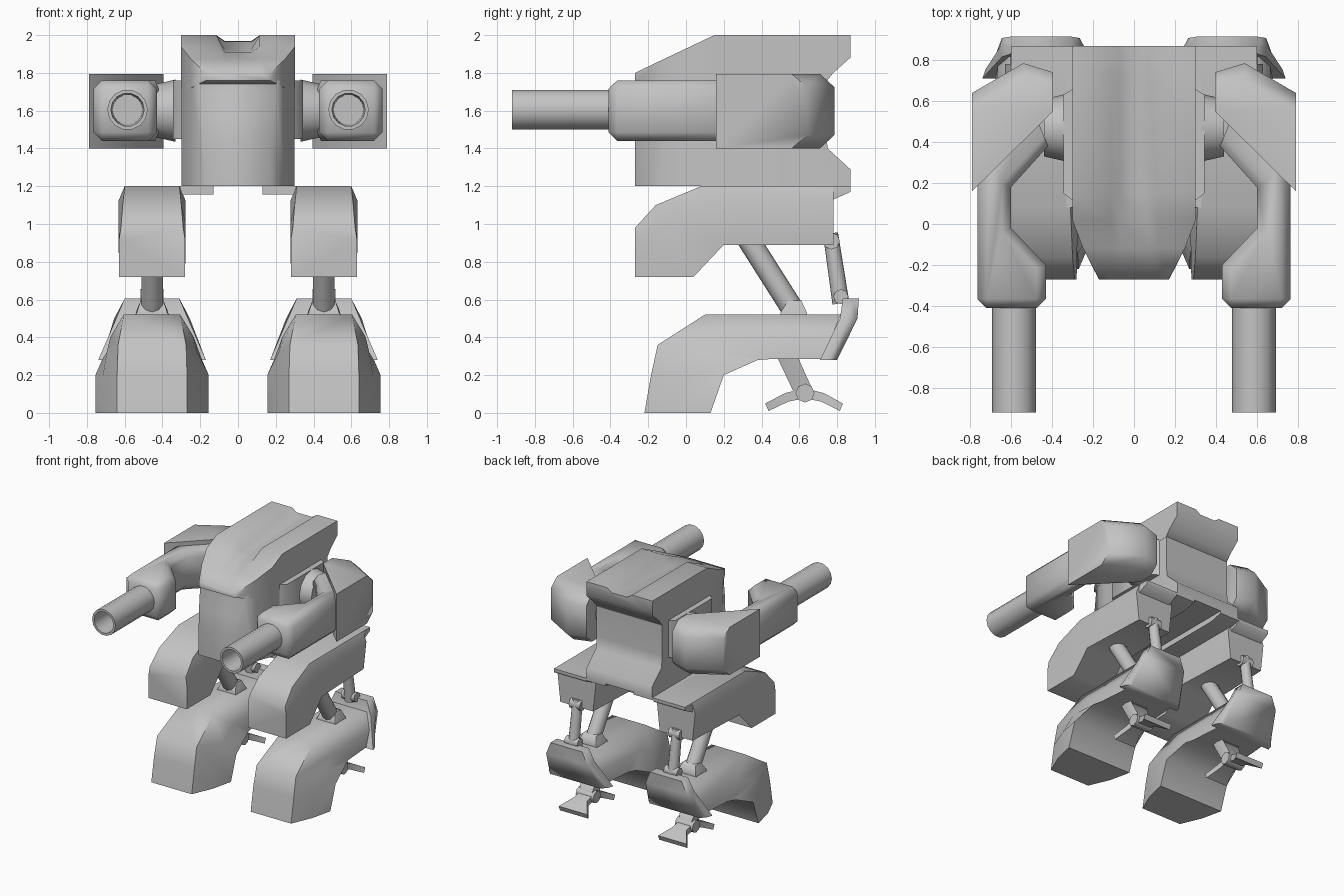
import bpy, bmesh, math
from mathutils import Vector

if "Cube" in bpy.data.objects:
    bpy.data.objects.remove(bpy.data.objects["Cube"])

GREY = (0.55, 0.55, 0.55, 1)
mat = bpy.data.materials.new("plain_grey")
mat.use_nodes = True
mat.diffuse_color = GREY
mat.node_tree.nodes["Principled BSDF"].inputs["Base Color"].default_value = GREY

LEG, ARM = 0.455, 0.585


def finish(bm, name, mirror=True, angle=66):
    """Turn a bmesh into a shaded object, mirrored across x if paired."""
    bmesh.ops.recalc_face_normals(bm, faces=bm.faces)
    mesh = bpy.data.meshes.new(name)
    bm.to_mesh(mesh)
    bm.free()
    mesh.materials.append(mat)
    ob = bpy.data.objects.new(name, mesh)
    bpy.context.collection.objects.link(ob)
    bpy.ops.object.select_all(action="DESELECT")
    ob.select_set(True)
    bpy.context.view_layer.objects.active = ob
    if mirror:
        mod = ob.modifiers.new("mirror", "MIRROR")
        mod.use_mirror_merge = False
        bpy.ops.object.modifier_apply(modifier=mod.name)
    bpy.ops.object.shade_smooth_by_angle(angle=math.radians(angle))


def skin(rings):
    """Closed solid through rings of equal length."""
    bm = bmesh.new()
    loops = [[bm.verts.new(p) for p in ring] for ring in rings]
    n = len(loops[0])
    for a, b in zip(loops, loops[1:]):
        for i in range(n):
            j = (i + 1) % n
            bm.faces.new((a[i], a[j], b[j], b[i]))
    bm.faces.new(loops[0][::-1])
    bm.faces.new(loops[-1])
    bmesh.ops.recalc_face_normals(bm, faces=bm.faces)
    return bm


def side_prism(outline, lo, hi):
    return skin([[(x, y, z) for y, z in outline] for x in (lo, hi)])


def plan_prism(outline, lo, hi):
    return skin([[(x, y, z) for x, y in outline] for z in (lo, hi)])


def limb(sections, mid=.5):
    """Six-sided loft; each section is upper y, z, width, middle width, lower y, z, width."""
    rings = []
    for y, z, w, wm, y2, z2, w2 in sections:
        ym, zm = y + (y2 - y) * mid, z + (z2 - z) * mid
        rings.append([(LEG - w, y, z), (LEG + w, y, z), (LEG + wm, ym, zm),
                      (LEG + w2, y2, z2), (LEG - w2, y2, z2), (LEG - wm, ym, zm)])
    return skin(rings)


def rod(start, end, r1, r2, sides=10):
    a, b = Vector(start), Vector(end)
    bm = bmesh.new()
    bmesh.ops.create_cone(bm, cap_ends=True, segments=sides, radius1=r1, radius2=r2,
                          depth=(b - a).length)
    turn = (b - a).to_track_quat("Z", "Y").to_matrix().to_4x4()
    turn.translation = (a + b) / 2
    bm.transform(turn)
    return bm


def chamfer(bm, size, rule):
    edges = [e for e in bm.edges if rule(e)]
    bmesh.ops.bevel(bm, geom=edges, offset=size, segments=1, affect="EDGES", clamp_overlap=True)
    return bm


# Torso: side profile with a hollow back, tapered towards the front
profile = [(-.27, 1.2), (.87, 1.2), (.87, 1.29), (.75, 1.4), (.74, 1.5), (.74, 1.76),
           (-.2, 1.76), (-.21, 1.69), (-.25, 1.58), (-.27, 1.44)]
bm = side_prism(profile, -.3, .3)
for cut in (-.12, .02):
    bmesh.ops.bisect_plane(bm, geom=bm.verts[:] + bm.edges[:] + bm.faces[:],
                           plane_co=(0, cut, 0), plane_no=(0, 1, 0))
for v in bm.verts:
    if v.co.y < .02:
        t = (.02 - v.co.y) / .29
        v.co.x *= 1 - .43 * t ** 1.2
finish(bm, "torso", mirror=False)

# Head: loft from the nose backwards with a groove along the top
rings = []
for y, top, w, floor, base in ((-.27, 1.8, .17, 1.8, 1.76), (-.12, 1.872, .248, 1.872, 1.72),
                               (.02, 1.938, .301, 1.91, 1.72), (.15, 2, .301, 1.925, 1.72),
                               (.74, 2, .301, 1.96, 1.75), (.78, 2, .301, 1.965, 1.8),
                               (.87, 2, .301, 1.97, 1.88)):
    half = [(w, base), (w, top), (.115, top), (.07, floor)]
    rings.append([(x, y, z) for x, z in half] + [(-x, y, z) for x, z in half[::-1]])
finish(skin(rings), "head", mirror=False)

# Side plates and shoulder joints
bm = plan_prism([(.28, .1), (.345, .15), (.345, .63), (.28, .67)], 1.45, 1.76)
finish(bm, "side_plates")
finish(rod((.33, .47, 1.6), (.44, .47, 1.6), .165, .14, 12), "shoulder_joints")

# Shoulder pods: slanted front, cut outer rear corner, rounded back
pod = [(.79, .16), (.395, .55), (.395, .74), (.54, .785), (.79, .64)]
bm = plan_prism(pod, 1.4, 1.795)
chamfer(bm, .07, lambda e: all(v.co.y > .6 for v in e.verts)
        and abs(e.verts[0].co.z - e.verts[1].co.z) < .01)
finish(bm, "shoulder_pods")

# Forearms with cut corners
fore = [(.43, -.2), (.43, -.41), (.765, -.41), (.765, .3), (.5, .58), (.42, .38),
        (.6, .18), (.6, -.02)]
bm = plan_prism(fore, 1.44, 1.76)
chamfer(bm, .045, lambda e: min(v.co.y for v in e.verts) < .25
        and e.calc_face_angle(0) > 1.2)
finish(bm, "forearms")

# Hollow gun barrels
rings = []
for y, r in ((-.38, .107), (-.92, .107), (-.92, .088), (-.6, .08)):
    turns = [math.tau * i / 14 for i in range(14)]
    rings.append([(ARM + r * math.cos(a), y, 1.605 + r * math.sin(a)) for a in turns])
finish(skin(rings), "gun_barrels")

# Hip plates under the torso
finish(side_prism([(.08, 1.2), (.08, 1.155), (.76, 1.155), (.87, 1.18), (.87, 1.2)],
                  .13, .33), "hip_plates")

# Thighs
finish(limb([(-.27, .98, .165, .175, -.27, .72, .175),
             (-.16, 1.1, .155, .178, .04, .72, .175),
             (.08, 1.2, .145, .178, .2, .89, .175),
             (.78, 1.2, .145, .175, .78, .89, .15)], .25), "thighs")
finish(limb([(.76, 1.2, .145, .15, .76, 1.12, .15),
             (.87, 1.2, .145, .145, .87, 1.17, .145)]), "thigh_lips")

# Feet: toe block, wider at its back, bending into the shank
finish(limb([(-.22, 0, .185, .26, .13, 0, .3),
             (-.185, .2, .185, .26, .2, .2, .3),
             (-.15, .36, .18, .24, .38, .28, .265),
             (.1, .52, .15, .22, .45, .285, .24),
             (.82, .52, .15, .21, .72, .285, .22)]), "feet")

# Heel guards
finish(limb([(.83, .605, .145, .145, .915, .605, .145),
             (.815, .5, .19, .2, .908, .5, .19),
             (.71, .28, .285, .27, .8, .28, .23)]), "heel_guards")

# Leg pistons with their mounts
finish(rod((LEG, .57, .54), (LEG, .31, .95), .06, .06), "front_pistons")
finish(rod((LEG, .82, .58), (LEG, .765, .95), .045, .04), "rear_pistons")
finish(limb([(.5, .53, .08, .09, .5, .5, .09), (.54, .595, .06, .08, .54, .5, .09),
             (.61, .595, .06, .08, .61, .5, .09), (.64, .53, .08, .09, .64, .5, .09)]),
       "front_piston_mounts")
finish(rod((LEG - .06, .82, .615), (LEG + .06, .82, .615), .04, .04, 8), "rear_piston_mounts")
finish(rod((LEG - .05, .77, .91), (LEG + .05, .77, .91), .045, .045, 8), "rear_piston_hinges")

# Spurs under the shank, with flared claws
finish(limb([(.59, .3, .08, .09, .48, .3, .08), (.68, .1, .05, .06, .58, .09, .05)]),
       "spur_struts")
finish(rod((LEG - .08, .63, .105), (LEG + .08, .63, .105), .05, .05, 8), "spur_hinges")
for name, reach, flare in (("front_claws", -.21, .1), ("rear_claws", .2, .13)):
    sections = []
    for t, top, w in ((0, .13, .06), (.5, .105, .06), (1, .05, flare)):
        y = .63 + reach * t
        sections.append((y, top, w, w, y - reach * .08, top - .05 + .01 * t, w))
    finish(limb(sections), name)
